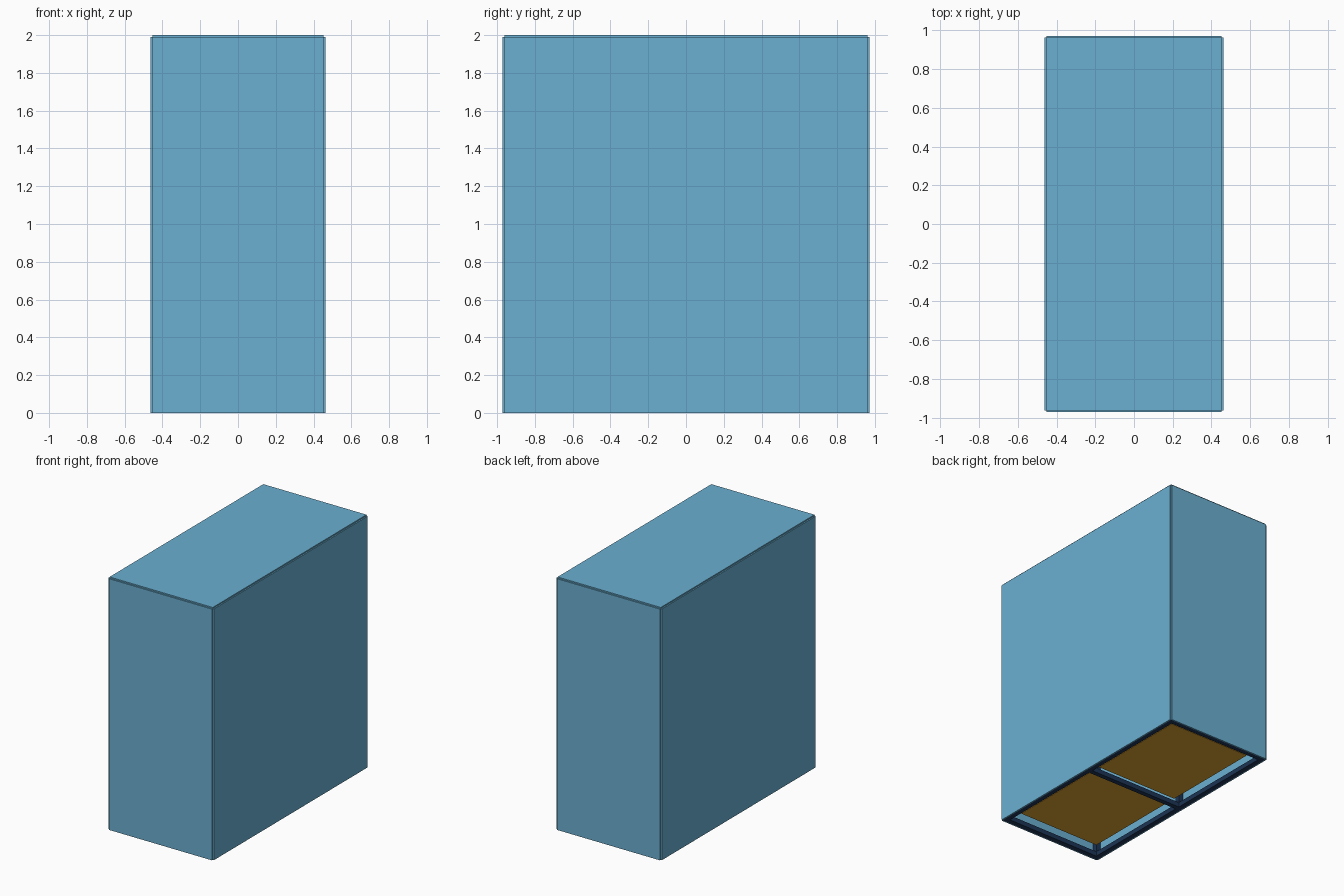
import bpy

if "Cube" in bpy.data.objects:
    bpy.data.objects.remove(bpy.data.objects["Cube"])

# Materials
def material(name, rgb):
    m = bpy.data.materials.new(name)
    m.diffuse_color = (*rgb, 1)
    m.use_nodes = True
    m.node_tree.nodes["Principled BSDF"].inputs["Base Color"].default_value = m.diffuse_color
    return m

BLUE = material("blue_panel", (0.145, 0.43, 0.64))
NAVY = material("navy_frame", (0.012, 0.035, 0.09))
AMBER = material("amber_board", (0.72, 0.36, 0.03))

def box(name, x, y, z, mat):
    """Box spanning the (low, high) range on each axis."""
    ranges = (x, y, z)
    bpy.ops.mesh.primitive_cube_add(size=1, location=[(a + b) / 2 for a, b in ranges])
    ob = bpy.context.object
    ob.name = name
    ob.scale = [b - a for a, b in ranges]
    bpy.ops.object.transform_apply(location=False, rotation=False, scale=True)
    ob.data.materials.append(mat)
    return ob

def span(a, b):
    return (min(a, b), max(a, b))

X, Y, H = 0.452, 0.962, 1.99   # outer frame size
T = 0.038                      # tube width
P = 0.01                       # panel thickness

# Corner and middle posts
for s, side in ((-1, "left"), (1, "right")):
    for c, place in ((-Y + T / 2, "front"), (0, "middle"), (Y - T / 2, "back")):
        box(f"{side}_{place}_post", span(s * X, s * (X - T)),
            (c - T / 2, c + T / 2), (0, H), NAVY)

# Horizontal rails, bottom and top
for z, level in ((0, "bottom"), (H - T, "top")):
    for s, side in ((-1, "left"), (1, "right")):
        for a, b, place in ((-Y + T, -T / 2, "front"), (T / 2, Y - T, "back")):
            box(f"{level}_{side}_{place}_rail", span(s * X, s * (X - T)),
                (a, b), (z, z + T), NAVY)
    for c, place in ((-Y + T / 2, "front"), (0, "middle"), (Y - T / 2, "back")):
        box(f"{level}_{place}_crossbar", (-X + T, X - T),
            (c - T / 2, c + T / 2), (z, z + T), NAVY)

# Cladding panels laid on the frame faces, leaving notched corners
for s, side, end in ((-1, "left", "front"), (1, "right", "back")):
    box(f"{side}_panel", span(s * X, s * (X + P)), (-Y, Y), (0, H), BLUE)
    box(f"{end}_panel", (-X, X), span(s * Y, s * (Y + P)), (0, H), BLUE)
box("top_panel", (-X, X), (-Y, Y), (H, H + P), BLUE)

# Raised floor boards, one per bay
for s, bay in ((-1, "front"), (1, "back")):
    box(f"{bay}_floor_board", (-0.36, 0.36), span(s * 0.03, s * 0.86), (0.045, 0.075), AMBER)
